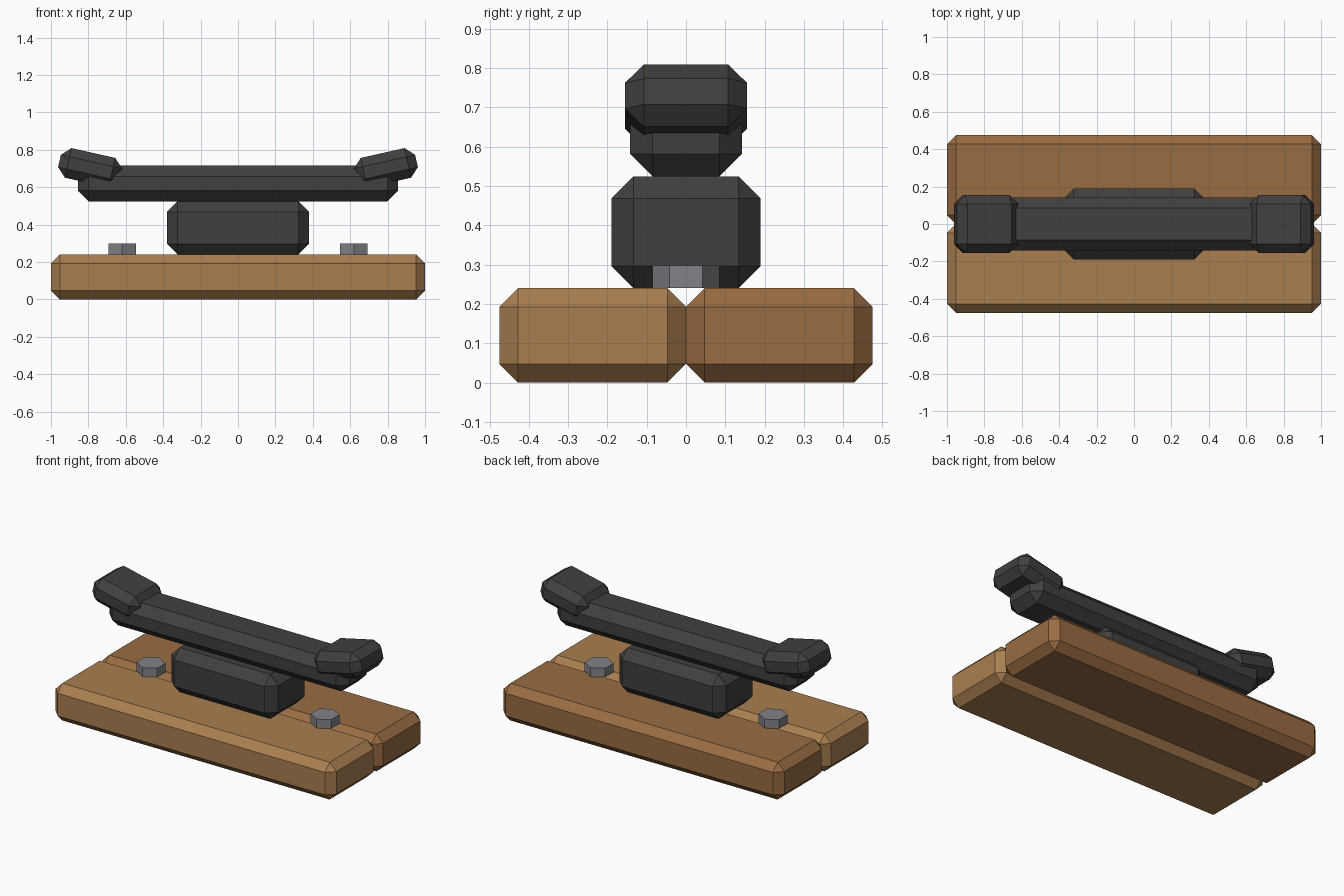
import bpy, bmesh
from mathutils import Matrix

if "Cube" in bpy.data.objects:
    bpy.data.objects.remove(bpy.data.objects["Cube"])


def material(name, rgb):
    m = bpy.data.materials.new(name)
    m.diffuse_color = (*rgb, 1)
    m.use_nodes = True
    m.node_tree.nodes["Principled BSDF"].inputs["Base Color"].default_value = m.diffuse_color
    return m


LIGHT_WOOD = material("light wood", (0.40, 0.21, 0.08))
DARK_WOOD = material("dark wood", (0.32, 0.15, 0.055))
IRON = material("dark iron", (0.053, 0.05, 0.049))
STEEL = material("steel", (0.22, 0.225, 0.245))


def finish(bm, name, loc, mat, tilt=0):
    me = bpy.data.meshes.new(name)
    bm.to_mesh(me)
    bm.free()
    me.materials.append(mat)
    ob = bpy.data.objects.new(name, me)
    ob.location = loc
    ob.rotation_euler.y = tilt
    bpy.context.collection.objects.link(ob)
    return ob


def chamfered_box(name, size, loc, chamfer, mat, tilt=0):
    bm = bmesh.new()
    bmesh.ops.create_cube(bm, size=1, matrix=Matrix.Diagonal((*size, 1)))
    bmesh.ops.bevel(bm, geom=bm.edges[:], offset=chamfer, segments=1,
                    profile=0.5, affect='EDGES')
    return finish(bm, name, loc, mat, tilt)


def hex_bolt(name, radius, height, loc, mat):
    bm = bmesh.new()
    bmesh.ops.create_cone(bm, cap_ends=True, segments=6, radius1=radius,
                          radius2=radius, depth=height,
                          matrix=Matrix.Rotation(1.5707963, 4, 'Z'))
    # turn so that two corners point along y
    if max(v.co.y for v in bm.verts) < radius * 0.99:
        bmesh.ops.rotate(bm, verts=bm.verts[:],
                         matrix=Matrix.Rotation(1.5707963, 3, 'Z'))
    return finish(bm, name, loc, mat)


# Two base planks side by side
chamfered_box("front_plank", (2, 0.475, 0.24), (0, -0.2375, 0.12), 0.0475, LIGHT_WOOD)
chamfered_box("back_plank", (2, 0.475, 0.24), (0, 0.2375, 0.12), 0.0475, DARK_WOOD)

# Pedestal and cross bar
chamfered_box("pedestal", (0.76, 0.38, 0.285), (0, 0, 0.3825), 0.057, IRON)
chamfered_box("cross_bar", (1.71, 0.285, 0.19), (0, 0, 0.62), 0.057, IRON)

# Upturned horns and bolts, mirrored left and right
for side, label in ((-1, "left"), (1, "right")):
    chamfered_box(label + "_horn", (0.335, 0.31, 0.162), (side * 0.791, 0, 0.704),
                  0.0475, IRON, tilt=-side * 0.22)
    hex_bolt(label + "_bolt", 0.085, 0.058, (side * 0.62, 0, 0.269), STEEL)
